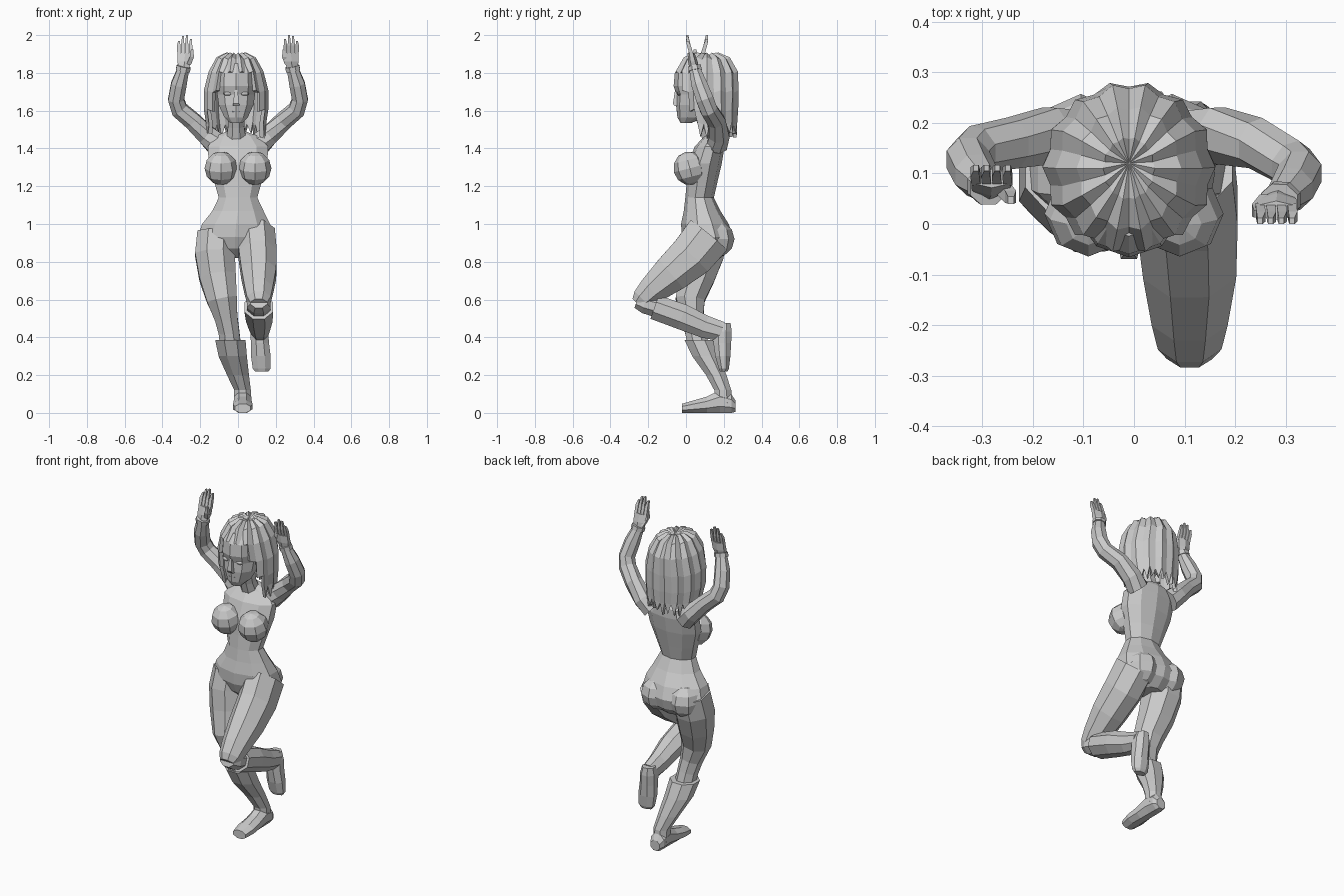
import bpy, bmesh, math, random
from mathutils import Vector, Matrix

random.seed(4)


def finish(name, bm):
    bmesh.ops.recalc_face_normals(bm, faces=bm.faces)
    me = bpy.data.meshes.new(name)
    bm.to_mesh(me)
    bm.free()
    ob = bpy.data.objects.new(name, me)
    bpy.context.collection.objects.link(ob)
    return ob


def loft(name, rings, n=8, axis=None):
    """Skin rings (x, y, z, half width, half depth) along a path; a fixed axis keeps them parallel."""
    bm = bmesh.new()
    pts = [Vector(r[:3]) for r in rings]
    k = 1 / math.cos(math.pi / n)
    loops = []
    for i, r in enumerate(rings):
        t = Vector(axis) if axis else pts[min(i + 1, len(pts) - 1)] - pts[max(i - 1, 0)]
        t.normalize()
        a = Vector((1, 0, 0))
        a = (a - t * t.dot(a)).normalized()
        b = t.cross(a)
        loop = []
        for j in range(n):
            w = 2 * math.pi * (j + 0.5) / n
            loop.append(bm.verts.new(pts[i] + a * math.cos(w) * r[3] * k + b * math.sin(w) * r[4] * k))
        loops.append(loop)
    for p, q in zip(loops, loops[1:]):
        for j in range(n):
            m = (j + 1) % n
            bm.faces.new((p[j], p[m], q[m], q[j]))
    bm.faces.new(loops[0])
    bm.faces.new(loops[-1])
    return finish(name, bm)


def ball(name, loc, size, tilt=0):
    bm = bmesh.new()
    bmesh.ops.create_uvsphere(bm, u_segments=8, v_segments=6, radius=1)
    bm.transform(Matrix.Translation(loc) @ Matrix.Rotation(tilt, 4, 'X') @ Matrix.Diagonal((*size, 1)))
    return finish(name, bm)


UP = (0, 0, 1)

# Torso from crotch to shoulders
loft("torso", [
    (-.015, .12, .82, .07, .06), (-.015, .12, .87, .18, .11), (-.015, .115, .93, .2, .13),
    (-.01, .1, 1.0, .18, .12), (0, .085, 1.07, .135, .092), (0, .072, 1.14, .102, .072),
    (0, .085, 1.22, .125, .077), (0, .1, 1.32, .155, .085), (0, .125, 1.41, .16, .075),
    (-.005, .15, 1.465, .115, .05), (-.01, .15, 1.49, .05, .035)], 10, UP)
for s, side in ((-1, "right"), (1, "left")):
    ball(side + "_breast", (s * .09, .02, 1.295), (.087, .087, .09), .25)
    ball(side + "_buttock", (s * .09 - .015, .15, .92), (.1, .107, .1))

# Neck, head and facial features
loft("neck", [(-.01, .14, 1.44, .055, .05), (-.01, .11, 1.52, .043, .043), (-.01, .09, 1.6, .045, .05)])
loft("head", [
    (-.01, .0, 1.535, .032, .027), (-.01, .03, 1.565, .062, .072), (-.01, .045, 1.63, .092, .093),
    (-.01, .055, 1.685, .1, .1), (-.01, .05, 1.73, .105, .11), (-.01, .05, 1.8, .1, .104),
    (-.01, .06, 1.85, .07, .08)], 10, UP)
loft("nose", [(-.01, -.045, 1.625, .018, .016), (-.01, -.053, 1.638, .016, .016),
              (-.01, -.048, 1.71, .008, .01)], 4, UP)
ball("lips", (-.01, -.036, 1.595, ), (.026, .012, .01))
for s, side in ((-1, "right"), (1, "left")):
    ball(side + "_eye", (-.01 + s * .045, -.036, 1.69), (.024, .012, .011))

# Hair: ridged shell that is open at the face and ends in ragged tips
N = 28
rows = [(1.9, .05, .06, .11), (1.875, .1, .12, .11), (1.8, .14, .163, .11), (1.7, .165, .165, .112),
        (1.6, .165, .16, .115), (1.53, .155, .145, .125)]
opening = [0, 0, 45, 57, 60]
bm = bmesh.new()
grid = []
for z, rx, ry, cy in rows:
    loop = []
    for j in range(N):
        w = 2 * math.pi * j / N
        f = 1 + (.035 if j % 2 else -.035)
        loop.append(bm.verts.new((-.01 + math.sin(w) * rx * f, cy - math.cos(w) * ry * f,
                                  z + (.008 if j % 2 else -.004))))
    grid.append(loop)
crown = bm.verts.new((-.01, .12, 1.89))


def off_front(j):
    return abs((((j + .5) * 360 / N) + 180) % 360 - 180)


for j in range(N):
    m = (j + 1) % N
    bm.faces.new((crown, grid[0][j], grid[0][m]))
    for i in range(len(rows) - 1):
        if off_front(j) >= opening[i]:
            bm.faces.new((grid[i][j], grid[i][m], grid[i + 1][m], grid[i + 1][j]))
    if off_front(j) >= opening[-1]:
        p, q = grid[-1][j], grid[-1][m]
        mid = (p.co + q.co) / 2
        tip = bm.verts.new((mid.x * 1.0, mid.y, random.uniform(1.45, 1.485)))
        bm.faces.new((p, q, tip))
bmesh.ops.delete(bm, geom=[v for v in bm.verts if not v.link_faces], context='VERTS')
hair = finish("hair", bm)
mod = hair.modifiers.new("thickness", 'SOLIDIFY')
mod.thickness = .02
mod.offset = -1

# Arms, cuffs, hands and fingers; the hands lean opposite ways
for s, side, dy, lean in ((-1, "right", .012, .03), (1, "left", -.015, -.03)):
    loft(side + "_arm", [
        (s * .11, .165, 1.42, .06, .055), (s * .165, .175, 1.47, .052, .055),
        (s * .24, .16, 1.545, .046, .048), (s * .31, .135 + dy, 1.605, .045, .045),
        (s * .328, .115 + dy, 1.66, .042, .046), (s * .313, .085 + dy, 1.74, .041, .042),
        (s * .288, .06 + dy, 1.825, .03, .028)])
    loft(side + "_cuff", [(s * .292, .064 + dy, 1.812, .038, .035), (s * .287, .06 + dy, 1.835, .037, .034)])
    y0 = .06 + dy
    loft(side + "_palm", [
        (s * .287, y0, 1.82, .026, .022), (s * .283, y0 + lean * .3, 1.86, .038, .022),
        (s * .281, y0 + lean * .6, 1.905, .04, .016)], 6, UP)
    for k, top in enumerate((1.97, 1.995, 2.0, 1.98)):
        x = s * (.312 - .021 * k)
        loft(f"{side}_finger_{k + 1}", [
            (x, y0 + lean * .5, 1.895, .009, .011), (x + s * .002, y0 + lean * 1.0, 1.945, .009, .01),
            (x, y0 + lean * 1.3, top, .005, .006)], 4, UP)
    loft(side + "_thumb", [
        (s * .26, y0, 1.845, .012, .013), (s * .244, y0 - .018, 1.885, .011, .012),
        (s * .243, y0 - .025, 1.925, .006, .007)], 4, UP)

# Standing leg with boot and foot
loft("standing_thigh", [
    (-.115, .115, .95, .1, .11), (-.122, .09, .84, .105, .11), (-.108, .06, .72, .097, .092),
    (-.085, .022, .6, .08, .077), (-.062, .035, .5, .06, .058), (-.048, .05, .43, .055, .055),
    (-.04, .065, .36, .055, .055)])
loft("standing_boot", [
    (-.04, .068, .385, .08, .075), (-.028, .105, .3, .075, .072), (.0, .16, .2, .058, .054),
    (.024, .195, .12, .044, .045), (.025, .2, .05, .045, .045)], 8, UP)
loft("standing_foot", [
    (.025, .262, .035, .03, .03), (.025, .24, .05, .044, .05), (.025, .18, .06, .046, .06),
    (.025, .11, .043, .048, .043), (.025, .04, .033, .052, .033), (.025, -.022, .024, .042, .024)],
    8, (0, -1, 0))

# Raised leg with boot and foot
loft("raised_thigh", [
    (.095, .12, .94, .1, .125), (.105, .03, .83, .1, .118), (.11, -.08, .735, .092, .1),
    (.11, -.18, .65, .075, .075), (.11, -.23, .6, .063, .06), (.11, -.255, .575, .045, .04)])
loft("raised_knee", [
    (.11, -.262, .59, .045, .035), (.11, -.22, .577, .063, .05), (.11, -.13, .553, .06, .055)])
loft("raised_boot", [
    (.11, -.165, .56, .076, .066), (.113, -.02, .508, .07, .068), (.115, .1, .456, .054, .06),
    (.117, .19, .43, .044, .052)])
loft("raised_foot", [
    (.11, .2, .475, .036, .036), (.113, .192, .43, .047, .05), (.116, .192, .37, .048, .047),
    (.121, .195, .3, .052, .04), (.125, .2, .235, .047, .027), (.126, .2, .218, .035, .02)],
    8, (0, 0, -1))
